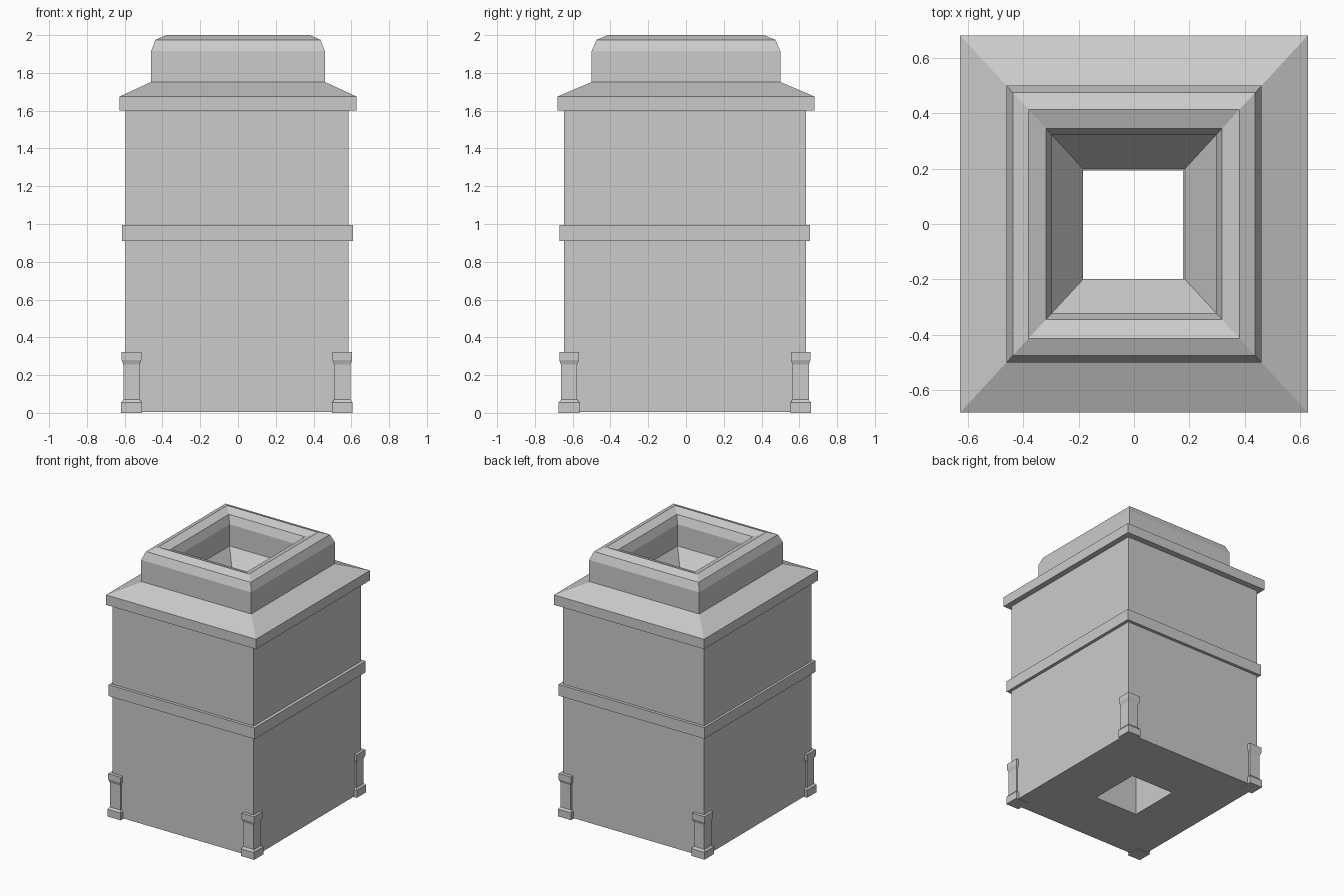
import bpy
import bmesh

if "Cube" in bpy.data.objects:
    bpy.data.objects.remove(bpy.data.objects["Cube"], do_unlink=True)

GREY = (0.6, 0.6, 0.6, 1.0)
stone = bpy.data.materials.new("plain_grey")
stone.diffuse_color = GREY
stone.use_nodes = True
stone.node_tree.nodes["Principled BSDF"].inputs["Base Color"].default_value = GREY

DEPTH = 1.085   # depth of the tower relative to its width
SHIFT = -0.006  # small sideways offset of the lower parts


def loft(name, profile, depth=DEPTH, centre=(0, 0), hollow=True):
    """Sweep (half width, height) points round a rectangle; hollow joins last to first."""
    bm = bmesh.new()
    rings = [[bm.verts.new((sx * w, sy * w * depth, z))
              for sx, sy in ((-1, -1), (1, -1), (1, 1), (-1, 1))]
             for w, z in profile]
    pairs = list(zip(rings, rings[1:]))
    if hollow:
        pairs.append((rings[-1], rings[0]))
    else:
        bm.faces.new(rings[0])
        bm.faces.new(rings[-1])
    for low, high in pairs:
        for i in range(4):
            j = (i + 1) % 4
            bm.faces.new((low[i], low[j], high[j], high[i]))
    bmesh.ops.recalc_face_normals(bm, faces=bm.faces[:])
    mesh = bpy.data.meshes.new(name)
    bm.to_mesh(mesh)
    bm.free()
    mesh.materials.append(stone)
    obj = bpy.data.objects.new(name, mesh)
    obj.location = (centre[0], centre[1], 0)
    bpy.context.collection.objects.link(obj)
    return obj


SHAFT = 0.183  # half width of the open shaft

# Main walls around the vertical shaft
loft("tower_body", [(SHAFT, 0.005), (0.59, 0.005), (0.59, 1.6), (SHAFT, 1.6)],
     centre=(SHIFT, SHIFT))

# Belt round the middle
loft("middle_band", [(0.57, 0.91), (0.611, 0.91), (0.611, 0.995), (0.57, 0.995)],
     centre=(SHIFT / 2, SHIFT))

# Sloping roof with a funnel down to the shaft
loft("roof_slab", [(SHAFT, 1.6), (0.627, 1.6), (0.627, 1.675),
                   (0.46, 1.752), (0.295, 1.752)])

# Raised rim with bevelled edges inside and out
loft("top_rim", [(0.295, 1.75), (0.46, 1.75), (0.46, 1.915), (0.437, 1.975),
                 (0.38, 2.0), (0.318, 1.975), (0.295, 1.915)])

# Corner posts with a foot and a cap
post = [(0.055, 0), (0.055, 0.055), (0.043, 0.07), (0.043, 0.255),
        (0.052, 0.28), (0.052, 0.323)]
for x_name, sx in (("right", -1), ("left", 1)):
    for y_name, sy in (("front", -1), ("back", 1)):
        loft(f"{y_name}_{x_name}_post", post, depth=1, hollow=False,
             centre=(sx * 0.558 + SHIFT, sy * 0.613 + SHIFT))
